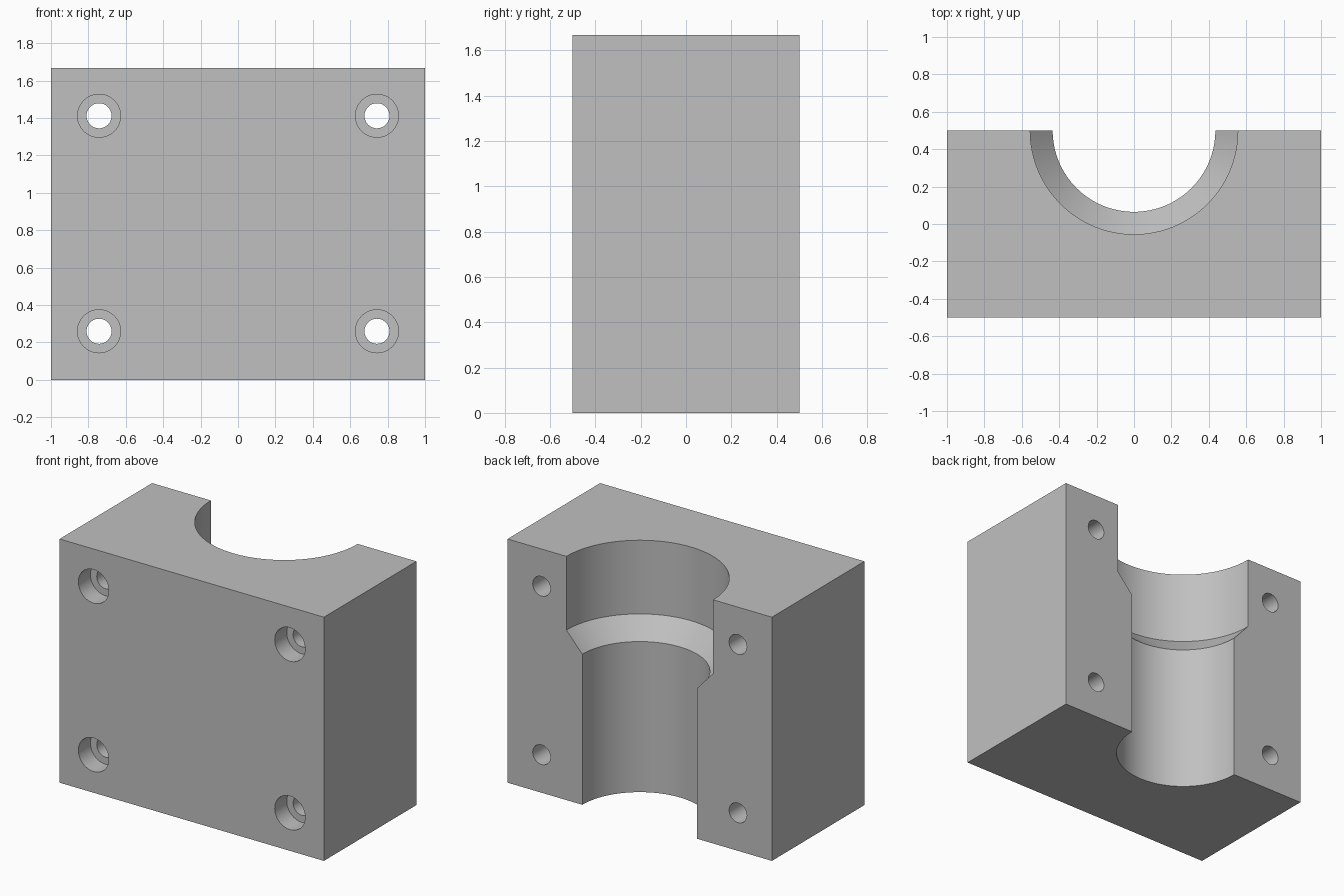
import bpy
import math

cube = bpy.data.objects.get("Cube")
if cube:
    bpy.data.objects.remove(cube, do_unlink=True)

WIDTH, DEPTH, HEIGHT = 2.0, 1.0, 1.667
BACK = DEPTH / 2

grey = bpy.data.materials.new("plain_grey")
grey.use_nodes = True
colour = (0.53, 0.53, 0.53, 1)
grey.diffuse_color = colour
grey.node_tree.nodes["Principled BSDF"].inputs["Base Color"].default_value = colour


def turned_cutter(name, profile, segments):
    """Solid of revolution about z from (radius, height) pairs, bottom to top."""
    verts, faces = [], []
    for radius, z in profile:
        for i in range(segments):
            a = math.tau * i / segments
            verts.append((radius * math.cos(a), radius * math.sin(a), z))
    for ring in range(len(profile) - 1):
        base = ring * segments
        for i in range(segments):
            j = (i + 1) % segments
            faces.append((base + i, base + j, base + segments + j, base + segments + i))
    faces.append(tuple(reversed(range(segments))))
    faces.append(tuple(range(len(verts) - segments, len(verts))))
    mesh = bpy.data.meshes.new(name)
    mesh.from_pydata(verts, [], faces)
    mesh.materials.append(grey)
    obj = bpy.data.objects.new(name, mesh)
    bpy.context.collection.objects.link(obj)
    obj.hide_render = True
    return obj


# Rectangular block
bpy.ops.mesh.primitive_cube_add(size=1, location=(0, 0, HEIGHT / 2))
block = bpy.context.object
block.name = "clamp_block"
block.scale = (WIDTH, DEPTH, HEIGHT)
bpy.ops.object.transform_apply(location=True, rotation=False, scale=True)
block.data.materials.append(grey)

# Stepped half bore, open at the back, with a conical shoulder
bore = turned_cutter("bore_cutter", [(0.435, -0.1), (0.435, 1.03), (0.555, 1.163),
                                     (0.555, HEIGHT + 0.1)], 128)
bore.location.y = BACK
cutters = [bore]

# Four counterbored bolt holes running front to back
for side in (-1, 1):
    for z in (0.26, 1.412):
        hole = turned_cutter("bolt_hole_cutter", [(0.115, -0.1), (0.115, 0.13), (0.067, 0.13),
                                                  (0.067, DEPTH + 0.1)], 48)
        hole.rotation_euler.x = -math.pi / 2
        hole.location = (side * 0.743, -BACK, z)
        cutters.append(hole)

# Cut the block, then discard the cutters
for cutter in cutters:
    cut = block.modifiers.new(cutter.name, "BOOLEAN")
    cut.operation = "DIFFERENCE"
    cut.solver = "EXACT"
    cut.object = cutter
    bpy.ops.object.modifier_apply(modifier=cut.name)
    bpy.data.objects.remove(cutter, do_unlink=True)

bpy.ops.object.shade_smooth_by_angle(angle=math.radians(25))
